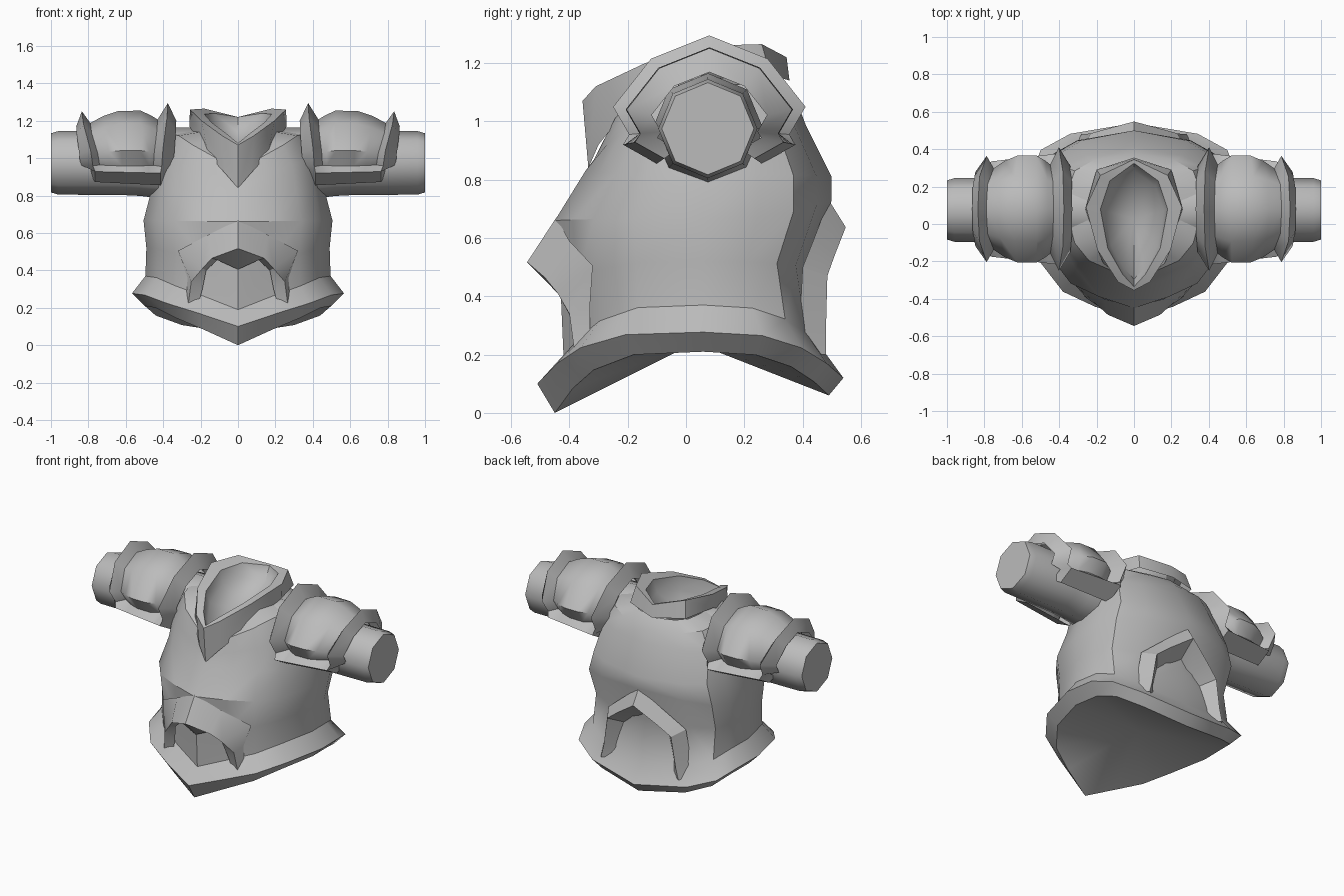
import bpy, bmesh, math

cube = bpy.data.objects.get("Cube")
if cube:
    bpy.data.objects.remove(cube, do_unlink=True)

# Single plain metal colour
steel = bpy.data.materials.new("grey_steel")
steel.use_nodes = True
colour = (0.5, 0.5, 0.5, 1)
steel.diffuse_color = colour
steel.node_tree.nodes["Principled BSDF"].inputs["Base Color"].default_value = colour


def build(name, rows, angle, closed=False):
    """Skin a grid of points, mirror it across x and weld the middle."""
    bm = bmesh.new()
    for side in (1, -1):
        grid = [[bm.verts.new((x * side, y, z)) for x, y, z in row] for row in rows]
        for low, high in zip(grid, grid[1:]):
            count = len(low)
            for i in range(count if closed else count - 1):
                j = (i + 1) % count
                bm.faces.new((low[i], low[j], high[j], high[i]))
    bmesh.ops.remove_doubles(bm, verts=bm.verts, dist=0.0005)
    bmesh.ops.recalc_face_normals(bm, faces=bm.faces)
    mesh = bpy.data.meshes.new(name)
    bm.to_mesh(mesh)
    bm.free()
    mesh.materials.append(steel)
    obj = bpy.data.objects.new(name, mesh)
    bpy.context.collection.objects.link(obj)
    bpy.ops.object.select_all(action='DESELECT')
    obj.select_set(True)
    bpy.context.view_layer.objects.active = obj
    bpy.ops.object.shade_smooth_by_angle(angle=math.radians(angle))
    return obj


# Half plan of the body from front ridge to back ridge, in unit proportions
plan = [(0, -1), (.37, -.88), (.67, -.74), (.88, -.47), (1, 0),
        (.97, .42), (.88, .7), (.6, .88), (0, 1)]
middle = .06


def body_ring(width, front, back, z_front, z_side, z_back):
    ring = []
    for u, v in plan:
        reach, z_end, power = (middle - front, z_front, 4) if v < 0 else (back - middle, z_back, 3)
        ring.append((u * width, middle + v * reach, z_side + (z_end - z_side) * abs(v) ** power))
    return ring


# Torso shell with the flared hem, closing in under the collar
torso_rings = [
    (.5, -.45, .49, 0, .21, .06),
    (.567, -.51, .54, .1, .277, .12),
    (.495, -.42, .46, .19, .37, .23),
    (.49, -.43, .42, .42, .52, .5),
    (.505, -.45, .5, .66, .667, .73),
    (.465, -.345, .5, .83, .82, .81),
    (.43, -.315, .41, .87, 1, .99),
    (.36, -.285, .38, .93, 1.13, 1.07),
    (.22, -.22, .33, .97, 1.15, 1.13),
]
floor = [(0, .03, .24)] * len(plan)
build("torso", [floor] + [body_ring(*r) for r in torso_rings], 31)

# Pointed collar: outer foot, rim, inner lip and the bowl inside
collar_foot = [(0, -.335, .84), (.07, -.3, .92), (.16, -.22, 1.02),
               (.26, .08, 1.17), (.2, .29, 1.16), (0, .355, 1.14)]
collar_rim = [(0, -.355, 1.07), (.085, -.31, 1.12), (.195, -.14, 1.2),
              (.257, .09, 1.26), (.18, .26, 1.265), (0, .345, 1.22)]
collar_lip = [(0, -.335, 1.08), (.06, -.27, 1.13), (.14, -.13, 1.19),
              (.18, .08, 1.235), (.13, .23, 1.24), (0, .325, 1.22)]
bowl = [(x * .88, y * .88, z - .08) for x, y, z in collar_lip]
bowl_floor = [(0, .03, 1.04)] * len(collar_lip)
build("collar", [collar_foot, collar_rim, collar_lip, bowl, bowl_floor], 48)

# Raised arch on the belly, with a beak and two horns
belly_outer = [(0, -.445, .67), (.16, -.4, .59), (.32, -.32, .505), (.27, -.33, .36), (.28, -.33, .2)]
belly_ridge = [(0, -.545, .517), (.14, -.485, .465), (.19, -.44, .41), (.25, -.4, .34), (.27, -.38, .19)]
belly_inner = [(0, -.435, .405), (.11, -.43, .455), (.17, -.4, .4), (.19, -.38, .3), (.22, -.36, .19)]
build("belly_arch", [belly_outer, belly_ridge, belly_inner], 25)

# Matching pointed arch on the back
back_outer = [(0, .49, .73), (.16, .44, .6), (.28, .4, .5), (.31, .39, .3), (.33, .4, .2)]
back_ridge = [(0, .548, .637), (.14, .51, .54), (.23, .485, .47), (.26, .48, .28), (.28, .48, .2)]
back_inner = [(0, .42, .53), (.1, .41, .49), (.16, .4, .43), (.18, .39, .3), (.2, .42, .2)]
build("back_arch", [back_outer, back_ridge, back_inner], 25)

# Sleeves: eight-sided tubes with closed ends
sleeve_profile = [(.2, .19), (.42, .19), (.52, .177), (.62, .172), (.96, .17), (1, .158), (1, 0)]
sleeve = []
for x, r in sleeve_profile:
    turns = [k * math.pi / 4 for k in range(8)]
    sleeve.append([(x, .075 + r * math.sin(t), .975 + r * math.cos(t)) for t in turns])
build("sleeves", sleeve, 50, closed=True)

# Shoulder guards: half arch as (depth, height, x squeeze, is lower bar)
arch = [
    (0, .315, 1, False), (.2, .235, .97, False), (.33, .07, .84, False),
    (.275, -.025, .8, False), (.296, -.06, .76, True), (.18, -.125, .76, True),
]
arch = [(-y, z, k, bar) for y, z, k, bar in reversed(arch[1:])] + arch
# Cross profile as (x, scale): inner fin, dome, outer fin
fins = [(.33, .7), (.375, 1), (.43, .72), (.46, .78), (.52, .87),
        (.64, .865), (.72, .78), (.79, .66), (.835, .86), (.865, .6)]
centre = .54
guard = []
for y, z, squeeze, bar in arch:
    row = []
    for i, (x, s) in enumerate(fins):
        inside = 0 < i < len(fins) - 1
        if bar and inside:
            s = 1 - .14 * (x - fins[1][0]) / .46
        grip = squeeze if bar or inside else squeeze ** .3
        row.append((centre + (x - centre) * grip, .08 + y * s, .98 + z * s))
    guard.append(row)
build("shoulder_guards", guard, 57)
